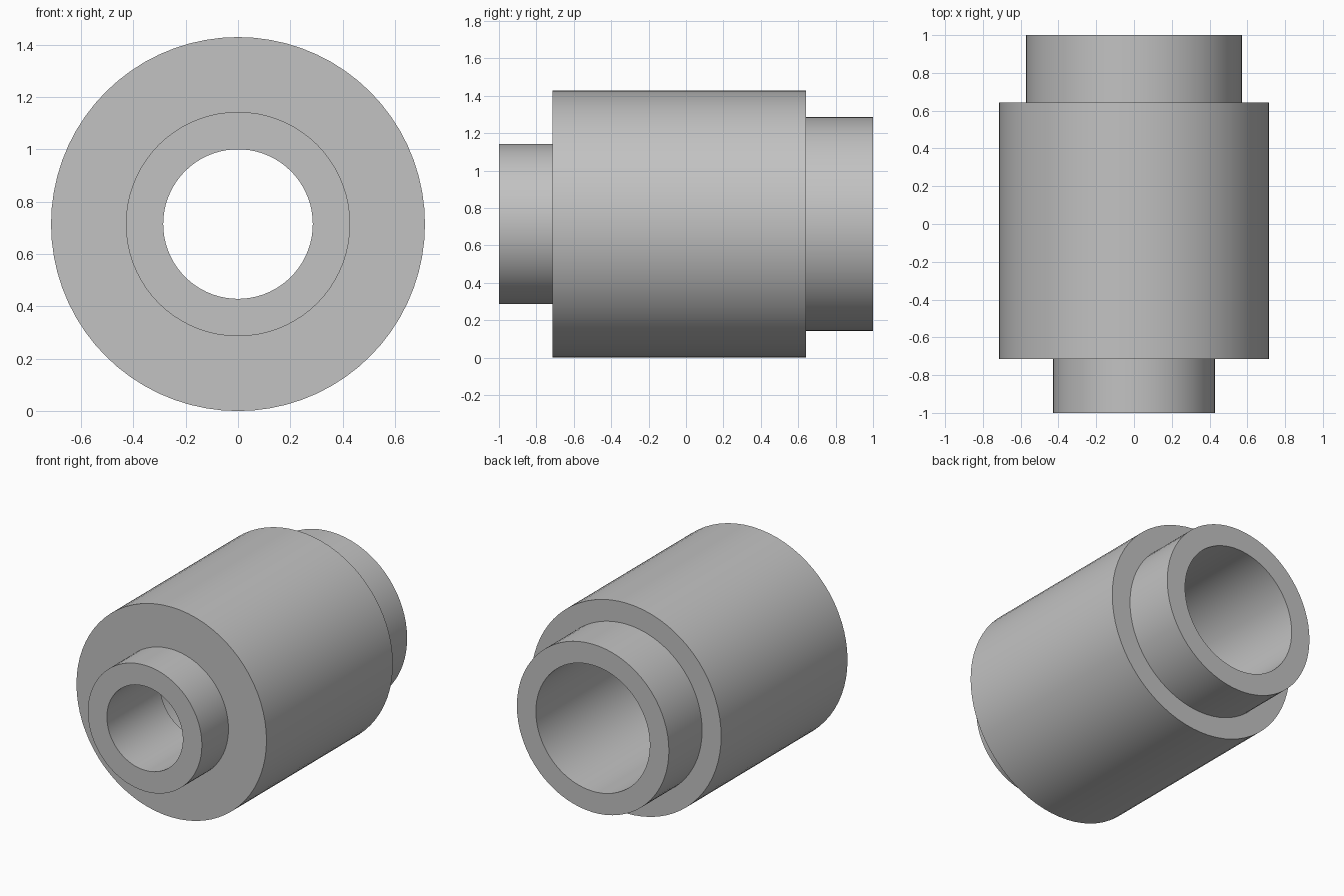
import bpy
import bmesh
import math
from mathutils import Vector

cube = bpy.data.objects.get("Cube")
if cube:
    bpy.data.objects.remove(cube, do_unlink=True)

UNIT = 1 / 14          # the part is 28 units long
BODY_R = 10
SEGMENTS = 72

# Plain grey metal
grey = bpy.data.materials.new("plain grey")
grey.use_nodes = True
colour = (0.54, 0.54, 0.54, 1)
grey.diffuse_color = colour
grey.node_tree.nodes["Principled BSDF"].inputs["Base Color"].default_value = colour

# Closed half section as (radius, position along y)
section = [
    (4, -14), (6, -14),     # front spigot end
    (6, -10), (10, -10),    # front shoulder
    (10, 9), (8, 9),        # main body and back shoulder
    (8, 14), (6, 14),       # back collar end
    (6, -6), (4, -6),       # wide bore stepping down to narrow bore
]

# Turn the section around the y axis
bm = bmesh.new()
rings = []
for i in range(SEGMENTS):
    a = math.tau * i / SEGMENTS
    rings.append([bm.verts.new(Vector((r * math.sin(a), y, r * math.cos(a))) * UNIT)
                  for r, y in section])
n = len(section)
for i in range(SEGMENTS):
    here, after = rings[i], rings[(i + 1) % SEGMENTS]
    for j in range(n):
        k = (j + 1) % n
        bm.faces.new((here[j], here[k], after[k], after[j]))
bmesh.ops.recalc_face_normals(bm, faces=bm.faces)

mesh = bpy.data.meshes.new("stepped_bushing")
bm.to_mesh(mesh)
bm.free()
mesh.materials.append(grey)

bushing = bpy.data.objects.new("stepped_bushing", mesh)
bushing.location.z = BODY_R * UNIT
bpy.context.collection.objects.link(bushing)

# Smooth round walls, sharp shoulders
bpy.ops.object.select_all(action="DESELECT")
bushing.select_set(True)
bpy.context.view_layer.objects.active = bushing
bpy.ops.object.shade_smooth_by_angle(angle=math.radians(30))
